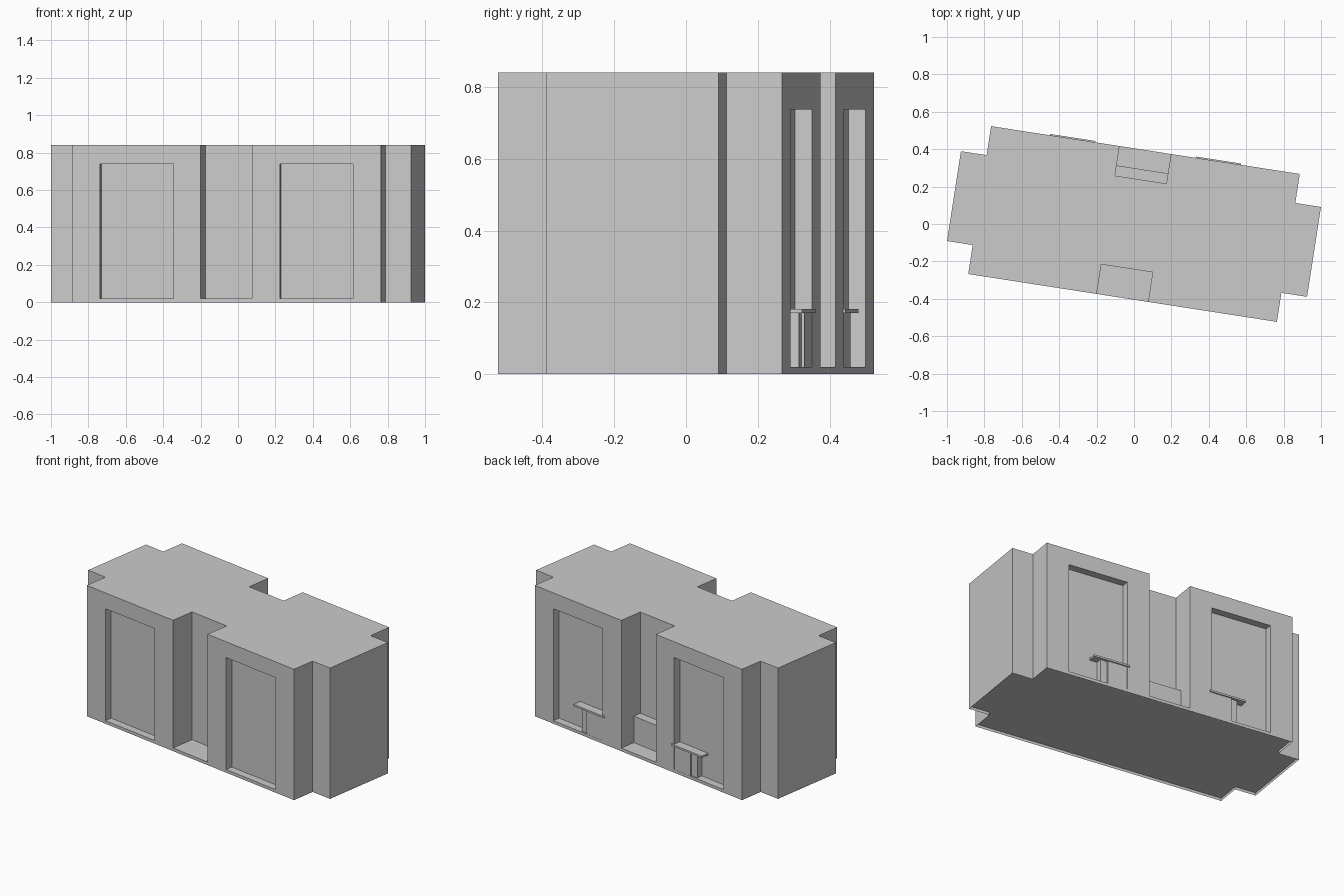
import bpy, bmesh
from math import radians
from mathutils import Matrix, Vector

if "Cube" in bpy.data.objects:
    bpy.data.objects.remove(bpy.data.objects["Cube"])

TURN = Matrix.Rotation(radians(-8.8), 4, 'Z')
W, D, H = 0.835, 0.40, 0.84      # half length and half depth of the main block, height
EW, ED = 0.974, 0.243            # half sizes of the narrower ends
FLOOR = 0.02


def make(name, bm):
    bmesh.ops.recalc_face_normals(bm, faces=bm.faces)
    bm.transform(TURN)
    mesh = bpy.data.meshes.new(name)
    bm.to_mesh(mesh)
    bm.free()
    ob = bpy.data.objects.new(name, mesh)
    bpy.context.collection.objects.link(ob)
    return ob


def add_box(bm, x0, x1, y0, y1, z0, z1):
    m = Matrix.Translation(((x0 + x1) / 2, (y0 + y1) / 2, (z0 + z1) / 2))
    m = m @ Matrix.Diagonal((abs(x1 - x0), abs(y1 - y0), abs(z1 - z0), 1))
    bmesh.ops.create_cube(bm, size=1, matrix=m)


def box(name, *dims):
    bm = bmesh.new()
    add_box(bm, *dims)
    return make(name, bm)


def outline(bm, z):
    quarter = [(W, -D), (W, -ED), (EW, -ED), (EW, ED), (W, ED), (W, D)]
    pts = quarter + [(-x, -y) for x, y in quarter]
    return bm.faces.new([bm.verts.new((x, y, z)) for x, y in pts])


# building block with notched corners
bm = bmesh.new()
base = outline(bm, 0)
ext = bmesh.ops.extrude_face_region(bm, geom=[base], use_keep_orig=True)
top = [v for v in ext['geom'] if isinstance(v, bmesh.types.BMVert)]
bmesh.ops.translate(bm, verts=top, vec=(0, 0, H))
body = make("building_body", bm)

# bays and tall window openings cut into front and back
bm = bmesh.new()
for s in (-1, 1):
    add_box(bm, -0.14, 0.138, s * 0.24, s * 0.6, FLOOR, 1.0)
    for side in (-1, 1):
        add_box(bm, side * 0.288, side * 0.685, s * 0.352, s * 0.6, FLOOR, 0.738)
cutter = make("opening_cutter", bm)
cutter.hide_render = True
mod = body.modifiers.new("openings", 'BOOLEAN')
mod.operation = 'DIFFERENCE'
mod.solver = 'EXACT'
mod.object = cutter
bpy.context.view_layer.objects.active = body
bpy.ops.object.modifier_apply(modifier=mod.name)
bpy.data.objects.remove(cutter)

# open underside, with the floor sheet set slightly up inside the walls
bm = bmesh.new()
bm.from_mesh(body.data)
low = [f for f in bm.faces if all(v.co.z < 0.001 for v in f.verts)]
bmesh.ops.delete(bm, geom=low, context='FACES_ONLY')
bm.to_mesh(body.data)
bm.free()
bm = bmesh.new()
outline(bm, FLOOR - 0.002)
floor = make("floor_sheet", bm)
floor.data.flip_normals()

# low block in the back bay
box("bay_block", -0.14, 0.138, 0.24, 0.295, FLOOR, 0.19)

# counters, low walls and posts in the back windows
for side, tag in ((-1, "left"), (1, "right")):
    box("counter_" + tag, side * 0.272, side * 0.516, 0.335, 0.407, 0.17, 0.182)
    box("low_wall_" + tag, side * 0.288, side * 0.42, 0.352, 0.399, FLOOR, 0.17)
    box("post_" + tag, side * 0.42, side * 0.465, 0.352, 0.39, FLOOR, 0.17)
